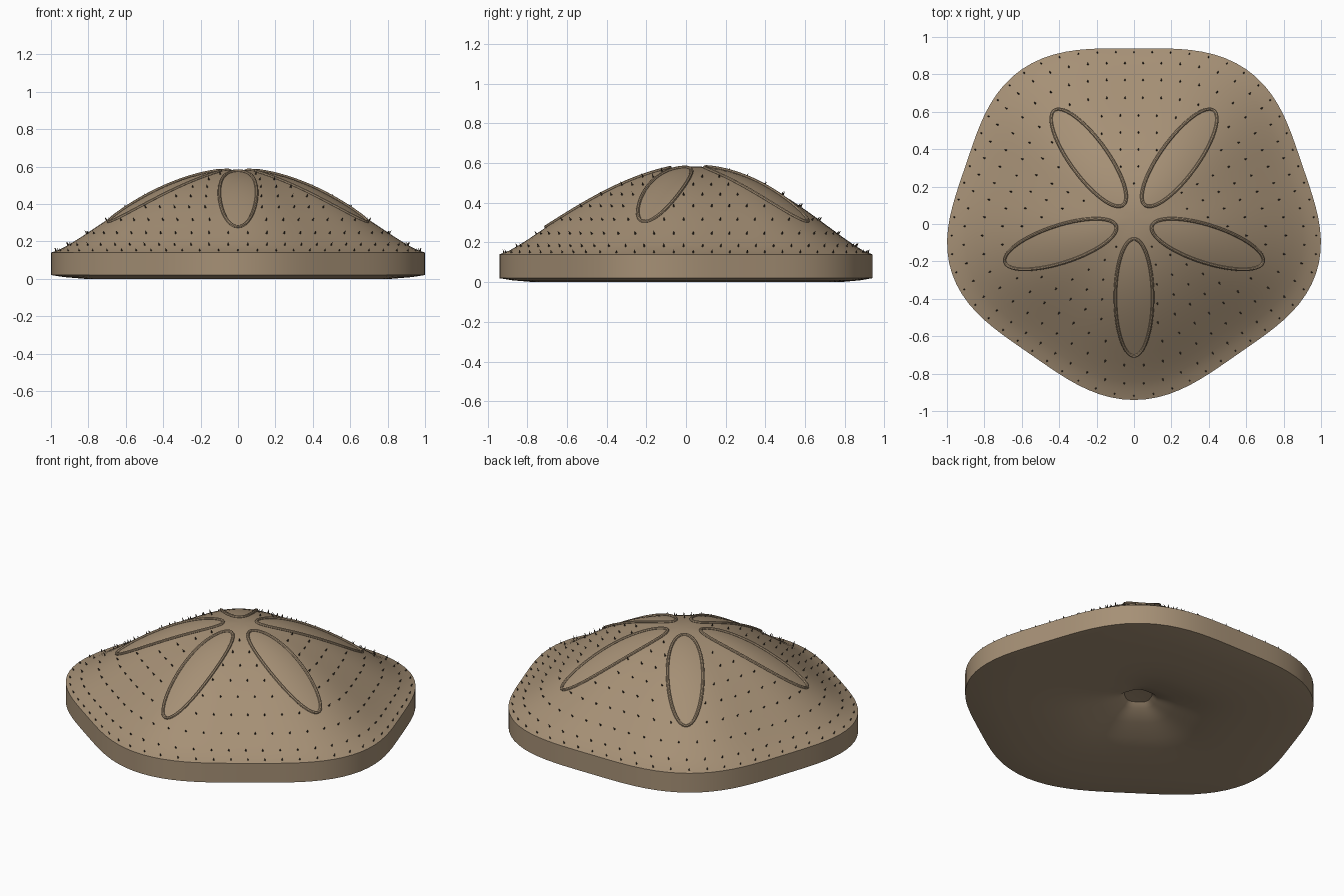
import bpy, bmesh, math
from mathutils import Vector

if "Cube" in bpy.data.objects:
    bpy.data.objects.remove(bpy.data.objects["Cube"])

CY = 0.036      # outline centre in y
PY = 0.02       # petal pattern centre in y
SY = 0.955      # slight flattening in y
R, A = 0.9845, 0.039
N = 100


def material(name, col):
    m = bpy.data.materials.new(name)
    m.diffuse_color = (*col, 1)
    m.use_nodes = True
    m.node_tree.nodes["Principled BSDF"].inputs["Base Color"].default_value = m.diffuse_color
    return m


tan = material("tan_shell", (0.38, 0.28, 0.18))
dark = material("dark_spine", (0.06, 0.045, 0.03))


def radius(th):
    return R * (1 + A * math.cos(5 * (th + math.pi / 2)))


def rim(th, t):
    r = radius(th) * t
    return r * math.cos(th), r * math.sin(th) * SY + CY


def dome_z(t):
    return 0.14 + 0.443 * max(0, 1 - t * t) ** 1.37


def surface(x, y):
    dy = (y - CY) / SY
    return dome_z(math.hypot(x, dy) / radius(math.atan2(dy, x)))


def normal(x, y):
    e = 0.01
    return Vector((surface(x - e, y) - surface(x + e, y),
                   surface(x, y - e) - surface(x, y + e), 2 * e)).normalized()


def finish(bm, name, mat):
    bmesh.ops.recalc_face_normals(bm, faces=bm.faces[:])
    me = bpy.data.meshes.new(name)
    bm.to_mesh(me)
    bm.free()
    ob = bpy.data.objects.new(name, me)
    bpy.context.collection.objects.link(ob)
    me.materials.append(mat)
    bpy.context.view_layer.objects.active = ob
    ob.select_set(True)
    bpy.ops.object.shade_smooth_by_angle(angle=math.radians(32))
    ob.select_set(False)
    return ob


# Shell: domed top, upright rim, underside with a sunken mouth
profile = [(i / 20, dome_z(i / 20)) for i in range(1, 20)]
profile += [(1, 0.14), (1, 0.02), (0.93, 0.009), (0.82, 0.0), (0.6, 0.0),
            (0.46, 0.008), (0.34, 0.03), (0.22, 0.065), (0.11, 0.1), (0.08, 0.125)]
bm = bmesh.new()
rings = []
for t, z in profile:
    rings.append([bm.verts.new((*rim(2 * math.pi * i / N, t), z)) for i in range(N)])
for a, b in zip(rings, rings[1:]):
    for i in range(N):
        j = (i + 1) % N
        bm.faces.new((a[i], b[i], b[j], a[j]))
for ring, z in ((rings[0], dome_z(0)), (rings[-1], 0.13)):
    c = bm.verts.new((0, CY, z))
    for i in range(N):
        bm.faces.new((ring[i], ring[(i + 1) % N], c))
finish(bm, "shell", tan)

# Five petal outlines: thin raised tubes that follow the dome
angles = [math.radians(-90 + 72 * k) for k in range(5)]
MID, HALF_L, HALF_W = 0.413, 0.313, 0.1
for k, ang in enumerate(angles):
    ca, sa = math.cos(ang), math.sin(ang)
    path = []
    for i in range(64):
        u = 2 * math.pi * i / 64
        p, q = MID + HALF_L * math.cos(u), HALF_W * math.sin(u)
        x, y = p * ca - q * sa, p * sa + q * ca + PY
        path.append(Vector((x, y, surface(x, y) + 0.002)))
    bm = bmesh.new()
    loops = []
    for i, p in enumerate(path):
        tangent = (path[(i + 1) % 64] - path[i - 1]).normalized()
        n = normal(p.x, p.y)
        side = tangent.cross(n).normalized()
        loops.append([bm.verts.new(p + 0.009 * (math.cos(v) * side + math.sin(v) * n))
                      for v in [2 * math.pi * s / 8 for s in range(8)]])
    for i in range(64):
        a, b = loops[i], loops[(i + 1) % 64]
        for s in range(8):
            bm.faces.new((a[s], a[(s + 1) % 8], b[(s + 1) % 8], b[s]))
    finish(bm, f"petal_outline_{k + 1}", tan)


def in_petal(x, y):
    for ang in angles:
        p = x * math.cos(ang) + (y - PY) * math.sin(ang)
        q = -x * math.sin(ang) + (y - PY) * math.cos(ang)
        if ((p - MID) / (HALF_L + 0.02)) ** 2 + (q / (HALF_W + 0.02)) ** 2 < 1:
            return True
    return False


# Short spines in rings over the dome
bm = bmesh.new()
for row, t in enumerate((0.2, 0.3, 0.4, 0.5, 0.6, 0.705, 0.81, 0.91, 0.975)):
    n = round(62 * t)
    for i in range(n):
        x, y = rim(2 * math.pi * (i + 0.5 * (row % 2)) / n, t)
        if in_petal(x, y):
            continue
        nv = normal(x, y)
        base = Vector((x, y, surface(x, y))) - nv * 0.004
        s1 = nv.orthogonal().normalized()
        s2 = nv.cross(s1)
        foot = [bm.verts.new(base + 0.006 * (math.cos(v) * s1 + math.sin(v) * s2))
                for v in [2 * math.pi * s / 5 for s in range(5)]]
        tip = bm.verts.new(base + nv * 0.024)
        for s in range(5):
            bm.faces.new((foot[s], foot[(s + 1) % 5], tip))
        bm.faces.new(foot[::-1])
finish(bm, "spines", dark)
